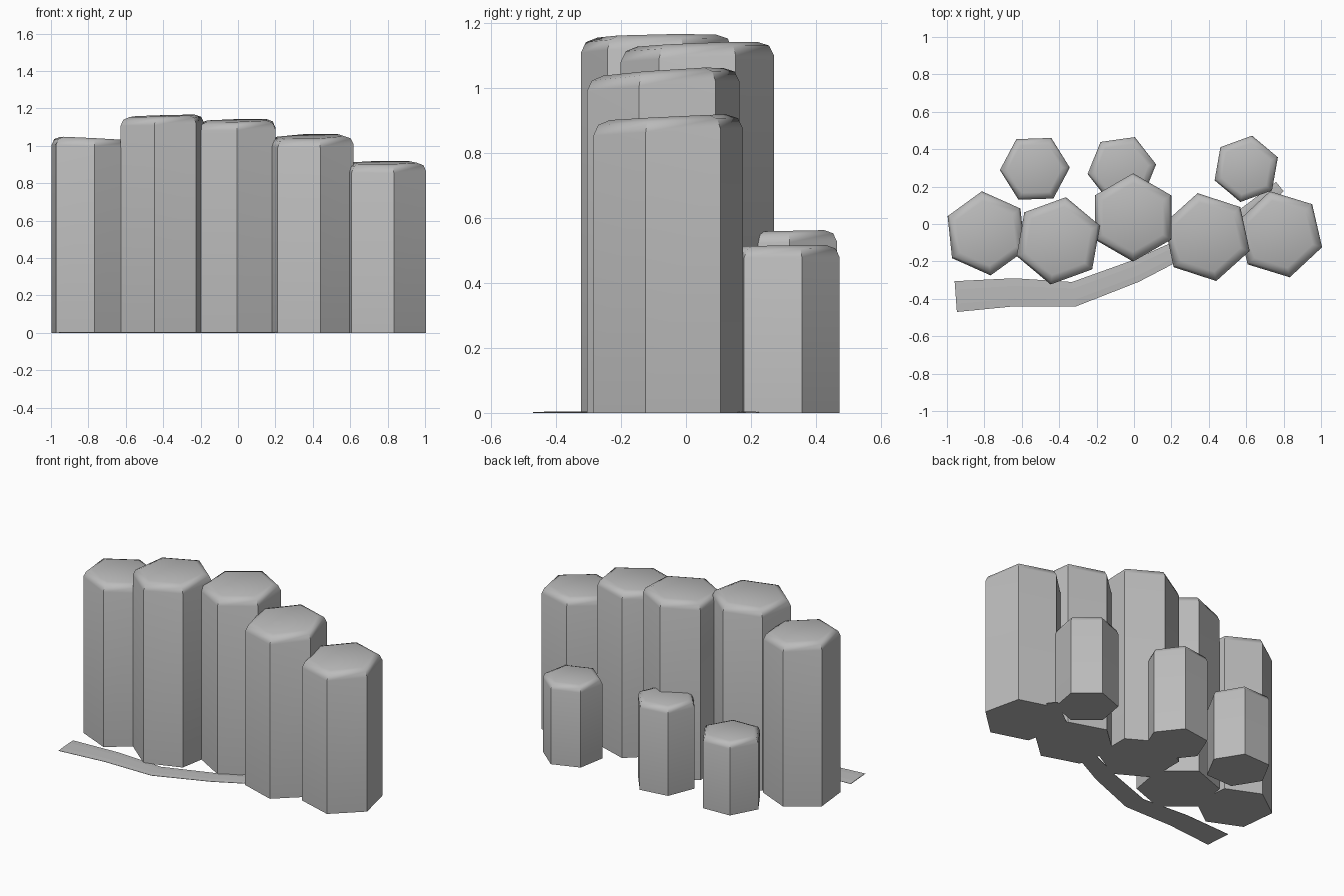
import bpy, bmesh, math
from mathutils import Vector

cube = bpy.data.objects.get("Cube")
if cube:
    bpy.data.objects.remove(cube, do_unlink=True)

stone = bpy.data.materials.new("grey stone")
stone.use_nodes = True
GREY = (0.5, 0.5, 0.5, 1)
stone.diffuse_color = GREY
stone.node_tree.nodes["Principled BSDF"].inputs["Base Color"].default_value = GREY


def finish(name, bm, angle):
    bmesh.ops.recalc_face_normals(bm, faces=bm.faces)
    mesh = bpy.data.meshes.new(name)
    bm.to_mesh(mesh)
    bm.free()
    mesh.materials.append(stone)
    obj = bpy.data.objects.new(name, mesh)
    bpy.context.collection.objects.link(obj)
    bpy.ops.object.select_all(action='DESELECT')
    obj.select_set(True)
    bpy.context.view_layer.objects.active = obj
    bpy.ops.object.shade_smooth_by_angle(angle=math.radians(angle))


def column(name, x, y, radius, phase, height, tilt_x, tilt_y, bevel):
    """Hexagonal prism with a slightly tilted top and a rounded rim."""
    bm = bmesh.new()
    rings = []
    for level in (0, 1):
        ring = []
        for i in range(6):
            a = math.radians(phase + 60 * i)
            dx, dy = radius * math.cos(a), radius * math.sin(a)
            z = level * (height + tilt_x * dx + tilt_y * dy)
            ring.append(bm.verts.new((x + dx, y + dy, z)))
        rings.append(ring)
    low, top = rings
    for i in range(6):
        j = (i + 1) % 6
        bm.faces.new((low[i], low[j], top[j], top[i]))
    bm.faces.new(low[::-1])
    rim = list(bm.faces.new(top).edges)
    bmesh.ops.bevel(bm, geom=rim, offset=bevel, segments=2, profile=0.5, affect='EDGES')
    finish(name, bm, 50)


# Tall front row: x, y, radius, phase, height, tilt in x, tilt in y
tall = [
    (-0.79, -0.05, 0.226, 36, 1.04, -0.05, -0.01),
    (-0.405, -0.09, 0.237, 20, 1.16, 0.03, 0.02),
    (-0.005, 0.035, 0.236, 30, 1.135, 0.02, 0.04),
    (0.39, -0.07, 0.24, 42, 1.05, 0.03, 0.07),
    (0.78, -0.055, 0.236, 43, 0.91, 0.01, 0.05),
]
for n, spec in enumerate(tall):
    column(f"tall_column_{n + 1}", *spec, bevel=0.045)

# Short rear row
short = [
    (-0.53, 0.295, 0.187, 2, 0.46, 0.0, 0.02),
    (-0.065, 0.293, 0.185, 8, 0.56, 0.0, 0.02),
    (0.6, 0.295, 0.18, 20, 0.515, 0.0, 0.01),
]
for n, spec in enumerate(short):
    column(f"short_column_{n + 1}", *spec, bevel=0.036)

# Thin tapering trail winding between the columns: x, y, width
trail = [(-0.953, -0.388, 0.165), (-0.64, -0.365, 0.15), (-0.32, -0.375, 0.132),
         (0, -0.255, 0.12), (0.3, -0.11, 0.1), (0.56, 0.02, 0.085), (0.78, 0.2, 0.065)]
section = [(-0.5, 0), (-0.5, 0.002), (-0.23, 0.004), (0.23, 0.004), (0.5, 0.002), (0.5, 0)]
bm = bmesh.new()
rows = []
for i, (x, y, width) in enumerate(trail):
    before, after = trail[max(i - 1, 0)], trail[min(i + 1, len(trail) - 1)]
    along = Vector((after[0] - before[0], after[1] - before[1])).normalized()
    rows.append([bm.verts.new((x - along.y * s * width, y + along.x * s * width, z))
                 for s, z in section])
for a, b in zip(rows, rows[1:]):
    for k in range(len(section)):
        m = (k + 1) % len(section)
        bm.faces.new((a[k], b[k], b[m], a[m]))
bm.faces.new(rows[0])
bm.faces.new(rows[-1][::-1])
finish("trail", bm, 1)
